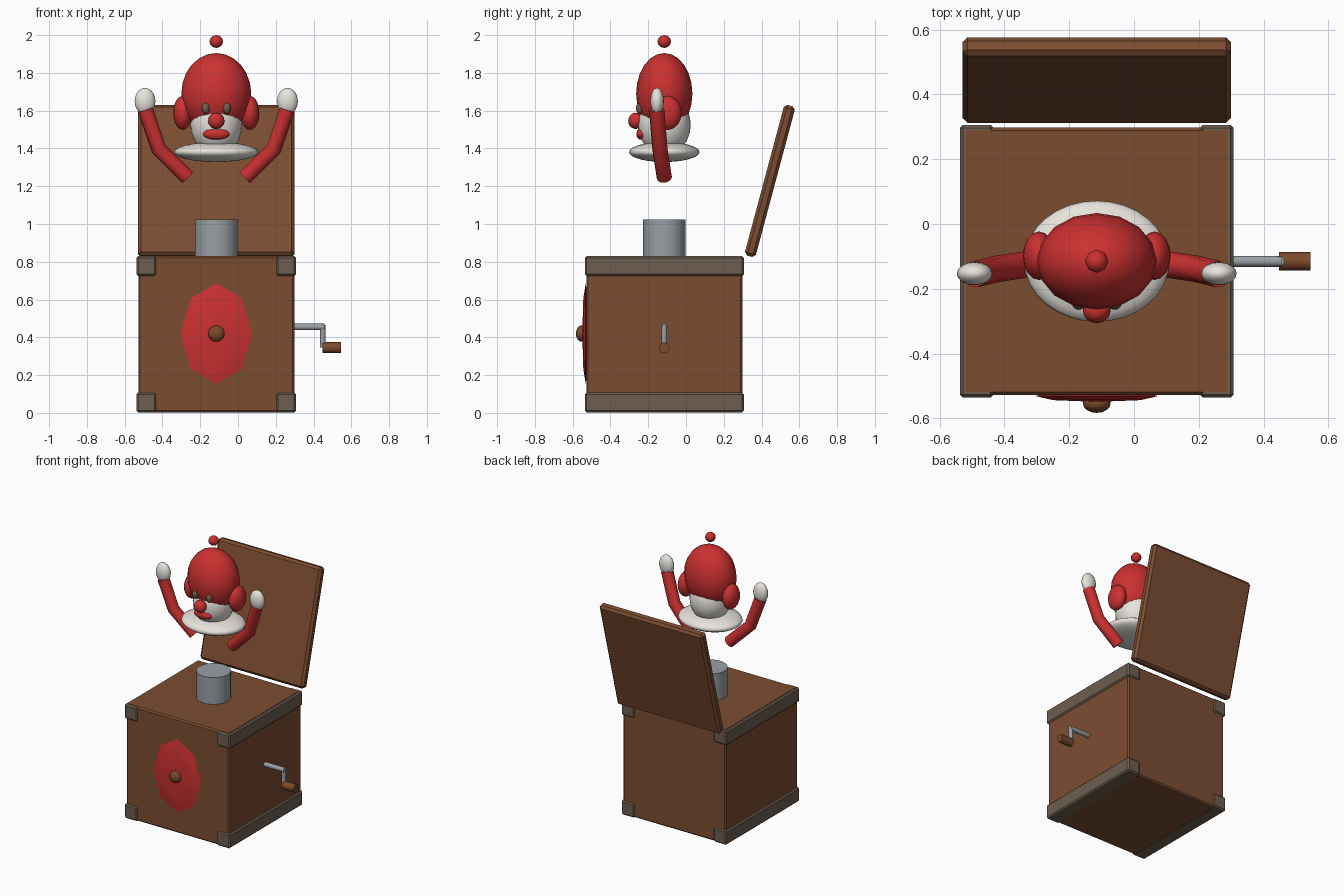
import bpy
import math
from mathutils import Vector

cube = bpy.data.objects.get("Cube")
if cube:
    bpy.data.objects.remove(cube, do_unlink=True)

C = -0.115  # common centre of the box and figure in x and y


def material(name, r, g, b):
    m = bpy.data.materials.new(name)
    m.use_nodes = True
    m.diffuse_color = (r, g, b, 1)
    m.node_tree.nodes["Principled BSDF"].inputs["Base Color"].default_value = (r, g, b, 1)
    return m


WOOD = material("box wood", 0.20, 0.073, 0.031)
HANDLE = material("handle wood", 0.20, 0.068, 0.024)
TRIM = material("grey brown trim", 0.155, 0.11, 0.078)
RED = material("bright red", 0.60, 0.03, 0.03)
WHITE = material("soft white", 0.80, 0.77, 0.72)
METAL = material("grey metal", 0.32, 0.35, 0.38)


def finish(name, mat, angle=None):
    ob = bpy.context.object
    ob.name = name
    ob.data.materials.append(mat)
    if angle:
        bpy.ops.object.shade_smooth_by_angle(angle=math.radians(angle))
    return ob


def block(name, mat, centre, size, bevel, tilt=0):
    bpy.ops.mesh.primitive_cube_add(size=1, location=centre)
    ob = bpy.context.object
    ob.scale = size
    bpy.ops.object.transform_apply(location=False, rotation=False, scale=True)
    ob.rotation_euler.x = tilt
    mod = ob.modifiers.new("Bevel", "BEVEL")
    mod.width = bevel
    mod.segments = 1
    return finish(name, mat)


def ellipsoid(name, mat, centre, radii, segments=16, rings=10):
    bpy.ops.mesh.primitive_uv_sphere_add(segments=segments, ring_count=rings, radius=1, location=centre)
    bpy.context.object.scale = radii
    bpy.ops.object.transform_apply(location=False, rotation=False, scale=True)
    return finish(name, mat, 60)


def rod(name, mat, start, end, radius, sides=16):
    a, b = Vector(start), Vector(end)
    bpy.ops.mesh.primitive_cylinder_add(vertices=sides, radius=radius, depth=(b - a).length, location=(a + b) / 2)
    bpy.context.object.rotation_euler = (b - a).to_track_quat("Z", "Y").to_euler()
    return finish(name, mat, 40)


def tube(name, mat, points, radius):
    # Mitred round tube along straight segments
    curve = bpy.data.curves.new(name, "CURVE")
    curve.dimensions = "3D"
    curve.bevel_depth = radius
    curve.bevel_resolution = 3
    curve.use_fill_caps = True
    spline = curve.splines.new("POLY")
    spline.points.add(len(points) - 1)
    for p, co in zip(spline.points, points):
        p.co = (*co, 1)
    ob = bpy.data.objects.new(name, curve)
    bpy.context.collection.objects.link(ob)
    bpy.ops.object.select_all(action="DESELECT")
    ob.select_set(True)
    bpy.context.view_layer.objects.active = ob
    bpy.ops.object.convert(target="MESH")
    return finish(name, mat, 50)


# Box, edge trims and open lid
block("box", WOOD, (C, C, 0.417), (0.826, 0.826, 0.828), 0.01)
for side, label in ((1, "left"), (-1, "right")):
    for z, level in ((0.055, "lower"), (0.777, "upper")):
        block(f"{label}_{level}_trim", TRIM, (C + side * 0.37, C, z), (0.105, 0.842, 0.106), 0.01)
block("lid", WOOD, (C, 0.444, 1.228), (0.83, 0.06, 0.826), 0.016, math.radians(-15))

# Spring post
rod("spring_post", METAL, (C, C, 0.8), (C, C, 1.025), 0.113, 32)

# Front emblem
ellipsoid("front_emblem", RED, (C, -0.531, 0.42), (0.19, 0.018, 0.265), 8, 4)
ellipsoid("emblem_knob", HANDLE, (C, -0.553, 0.42), (0.043, 0.03, 0.043))

# Crank
rod("crank_shaft", METAL, (0.28, C, 0.455), (0.457, C, 0.455), 0.017)
rod("crank_arm", METAL, (0.449, C, 0.465), (0.449, C, 0.345), 0.015)
rod("crank_handle", HANDLE, (0.447, C, 0.345), (0.545, C, 0.345), 0.029, 12)

# Head
ellipsoid("collar", WHITE, (C, C, 1.381), (0.224, 0.187, 0.053), 32, 12)
ellipsoid("face", WHITE, (C, C, 1.525), (0.137, 0.14, 0.16), 24, 12)
ellipsoid("cap", RED, (C, C, 1.69), (0.185, 0.149, 0.215), 16, 12)
ellipsoid("pompom", RED, (C, C, 1.966), (0.036, 0.036, 0.034), 8, 6)
ellipsoid("nose", RED, (C, -0.266, 1.546), (0.043, 0.04, 0.043))
ellipsoid("mouth", RED, (C, -0.238, 1.476), (0.07, 0.025, 0.03))

# Paired parts
for side, label in ((1, "left"), (-1, "right")):
    ellipsoid(f"{label}_eye", TRIM, (C + side * 0.056, -0.245, 1.612), (0.021, 0.02, 0.03), 12, 8)
    ellipsoid(f"{label}_hair", RED, (C + side * 0.178, -0.098, 1.588), (0.05, 0.075, 0.09))
    tube(f"{label}_arm", RED, [(C + side * 0.152, C, 1.247), (C + side * 0.305, -0.138, 1.397),
                               (C + side * 0.375, -0.155, 1.605)], 0.041)
    ellipsoid(f"{label}_hand", WHITE, (C + side * 0.377, -0.153, 1.65), (0.055, 0.036, 0.071))
